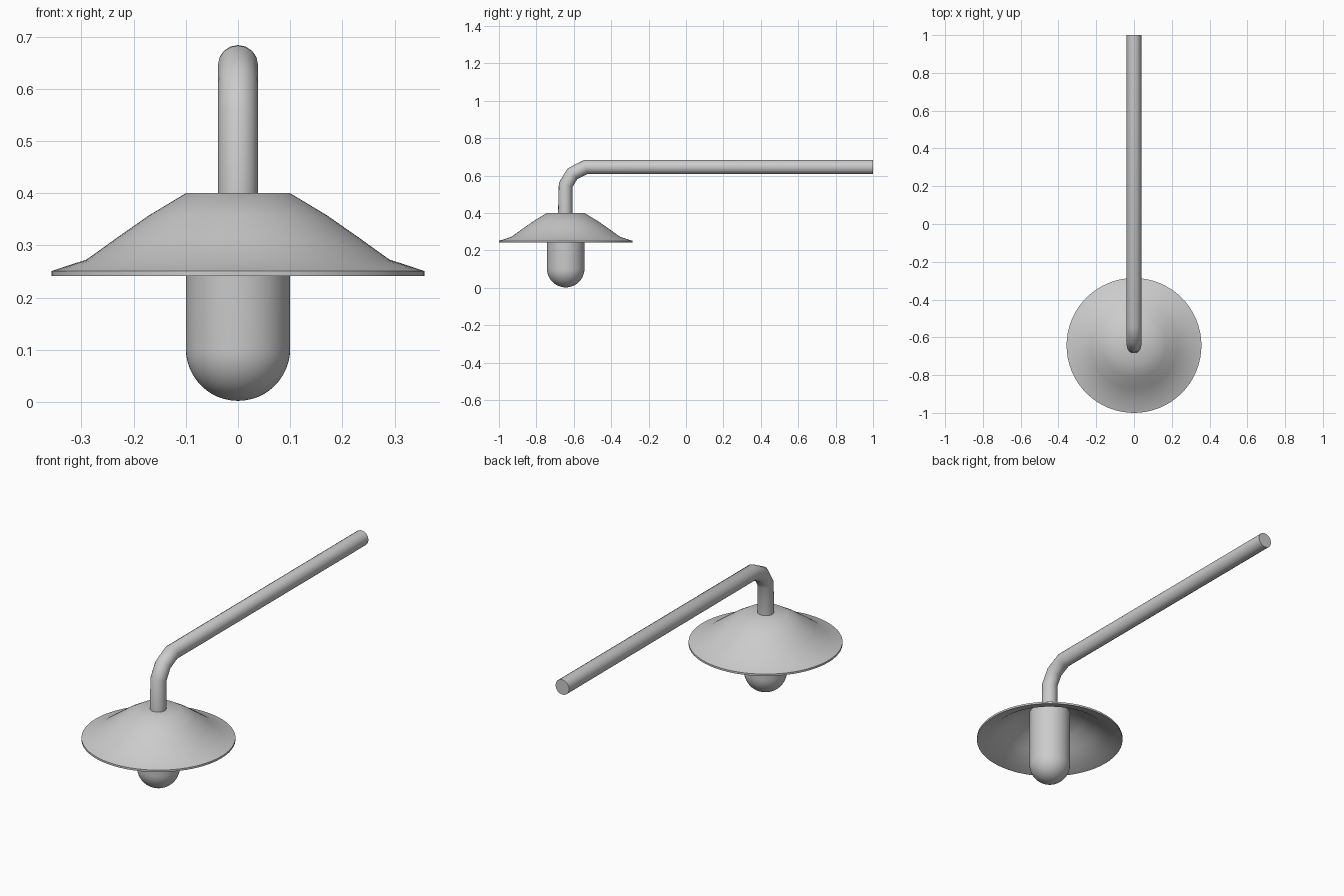
import bpy, bmesh, math

if "Cube" in bpy.data.objects:
    bpy.data.objects.remove(bpy.data.objects["Cube"])

LAMP_Y = -0.643


def finish(obj, angle=35):
    bpy.ops.object.select_all(action='DESELECT')
    obj.select_set(True)
    bpy.context.view_layer.objects.active = obj
    bpy.ops.object.shade_smooth_by_angle(angle=math.radians(angle))


def lathe(name, profile, steps=64):
    """Revolve (radius, z) points around the lamp's vertical axis."""
    bm = bmesh.new()
    verts = [bm.verts.new((r, 0, z)) for r, z in profile]
    edges = [bm.edges.new(pair) for pair in zip(verts, verts[1:])]
    bmesh.ops.spin(bm, geom=verts + edges, cent=(0, 0, 0), axis=(0, 0, 1),
                   angle=math.tau, steps=steps)
    bmesh.ops.remove_doubles(bm, verts=bm.verts, dist=1e-4)
    bmesh.ops.recalc_face_normals(bm, faces=bm.faces)
    mesh = bpy.data.meshes.new(name)
    bm.to_mesh(mesh)
    bm.free()
    obj = bpy.data.objects.new(name, mesh)
    obj.location.y = LAMP_Y
    bpy.context.collection.objects.link(obj)
    finish(obj)
    return obj


# Flared shade: outer skin, thin rim, hollow underside
lathe("shade", [(0, 0.4), (0.1, 0.4), (0.17, 0.358), (0.23, 0.316),
                (0.29, 0.273), (0.357, 0.251), (0.357, 0.241),
                (0.288, 0.263), (0.228, 0.306), (0.168, 0.348),
                (0.098, 0.39), (0, 0.39)])

# Bulb: cylinder with a hemispherical bottom
dome = [(0.1 * math.sin(a), 0.102 - 0.1 * math.cos(a))
        for a in (math.pi / 2 * i / 12 for i in range(13))]
lathe("bulb", dome + [(0.1, 0.392), (0, 0.392)])

# Bent arm: round tube along a faceted elbow path
path = [(-0.646, 0.39), (-0.643, 0.55), (-0.607, 0.61), (-0.537, 0.6455), (1.0, 0.6455)]
curve = bpy.data.curves.new("arm", 'CURVE')
curve.dimensions = '3D'
curve.bevel_depth = 0.0385
curve.bevel_resolution = 6
curve.use_fill_caps = True
spline = curve.splines.new('POLY')
spline.points.add(len(path) - 1)
for point, (y, z) in zip(spline.points, path):
    point.co = (0, y, z, 1)
arm = bpy.data.objects.new("arm", curve)
bpy.context.collection.objects.link(arm)
bpy.ops.object.select_all(action='DESELECT')
arm.select_set(True)
bpy.context.view_layer.objects.active = arm
bpy.ops.object.convert(target='MESH')
finish(bpy.context.view_layer.objects.active)
